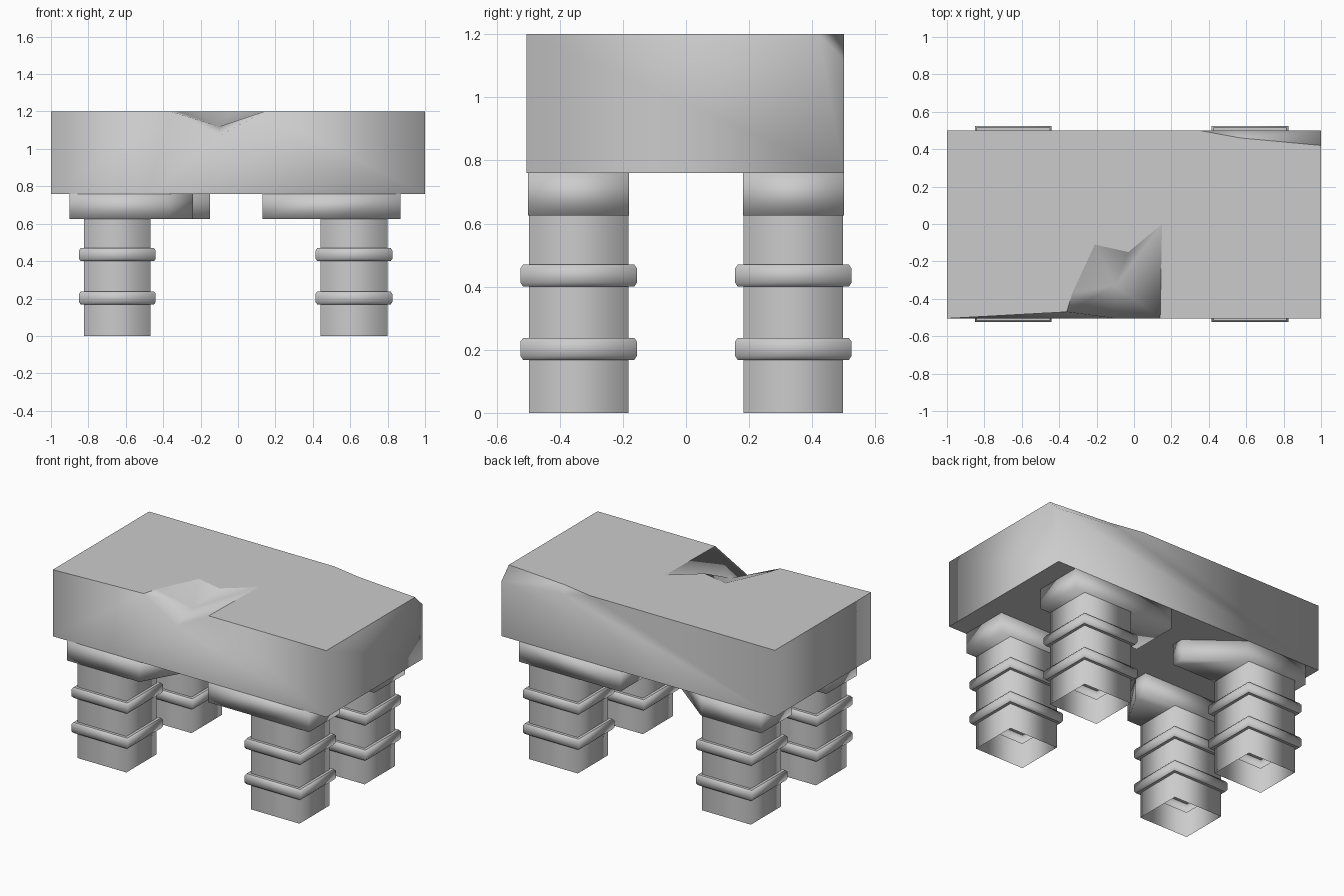
import bpy
import bmesh

cube = bpy.data.objects.get("Cube")
if cube:
    bpy.data.objects.remove(cube)

GREY = (0.6, 0.6, 0.6, 1)
stone = bpy.data.materials.new("grey_stone")
stone.use_nodes = True
stone.diffuse_color = GREY
for node in stone.node_tree.nodes:
    if node.type == "BSDF_PRINCIPLED":
        node.inputs["Base Color"].default_value = GREY


def finish(name, bm, crisp_rims=True, recalc=True):
    """Smooth sides, with crisp edges around the level faces."""
    if recalc:
        bmesh.ops.recalc_face_normals(bm, faces=bm.faces)
    bm.normal_update()
    for face in bm.faces:
        face.smooth = True
    for edge in bm.edges:
        level = [abs(f.normal.z) > 0.98 for f in edge.link_faces]
        if crisp_rims and any(level) and not all(level):
            edge.smooth = False
    mesh = bpy.data.meshes.new(name)
    bm.to_mesh(mesh)
    bm.free()
    mesh.materials.append(stone)
    obj = bpy.data.objects.new(name, mesh)
    bpy.context.collection.objects.link(obj)
    return obj


# Thick slab, with a broken hollow in the front and a chipped back corner
TOP, BASE, F, B = 1.2, 0.76, -0.505, 0.5
points = {
    "fl": (-1, F, BASE), "fr": (1, F, BASE), "br": (1, B, BASE), "bl": (-1, B, BASE),
    "mid": (-0.48, F, BASE),
    "tfl": (-1, F, TOP), "tfr": (1, F, TOP), "tbl": (-1, B, TOP),
    # hollow rim, low lip and pit
    "a": (-0.36, -0.47, TOP), "b": (-0.33, -0.37, TOP), "c": (-0.21, -0.11, TOP),
    "d": (-0.03, -0.15, TOP), "e": (0.15, 0, TOP), "f": (0.14, F, TOP),
    "lip": (-0.1, F, 1.07), "pit": (-0.1, -0.33, 1.12),
    # chipped corner
    "p": (1, 0.42, TOP), "q": (0.57, 0.46, TOP), "r": (0.35, B, TOP),
    "s": (1, B, 1.12), "t": (0.54, B, 1.16),
}
faces = [
    "fl bl br fr mid", "tfl a b c d e f tfr p q r tbl",
    "fl mid a tfl", "mid lip a", "mid fr tfr f lip",
    "fr br s p tfr", "br bl tbl r t s", "bl fl tfl tbl",
    "s t q p", "t r q",
]
rim = "a b c d e f lip a".split()
faces += [f"{u} {v} pit" for u, v in zip(rim, rim[1:])]
bm = bmesh.new()
verts = {key: bm.verts.new(co) for key, co in points.items()}
for face in faces:
    bm.faces.new([verts[key] for key in face.split()])
finish("broken_slab", bm)


# Brackets under the slab, two with broken inner ends
def bracket(name, outline):
    bm = bmesh.new()
    low = [bm.verts.new((x, y, 0.625)) for x, y in outline]
    high = [bm.verts.new((x, y, BASE)) for x, y in outline]
    bm.faces.new(low)
    bm.faces.new(high)
    for i in range(len(low)):
        j = (i + 1) % len(low)
        bm.faces.new((low[i], low[j], high[j], high[i]))
    finish(name, bm, crisp_rims=False)


IN, OUT = 0.18, 0.5
bracket("front_left_bracket", [(0.13, -OUT), (0.5, -OUT), (0.87, -OUT), (0.87, -IN), (0.13, -IN)])
bracket("back_left_bracket", [(0.13, OUT), (0.55, OUT), (0.87, OUT), (0.87, IN), (0.13, IN)])
bracket("front_right_bracket", [(-0.9, -OUT), (-0.37, -OUT), (-0.24, -0.27), (-0.24, -IN), (-0.9, -IN)])
bracket("back_right_bracket", [(-0.9, OUT), (-0.46, OUT), (-0.15, 0.26), (-0.15, IN), (-0.9, IN)])


# Hollow square legs, each with two raised bands
profile = [(0, 0)]
for z in (0.168, 0.4):
    profile += [(0, z), (0.018, z), (0.027, z + 0.013),
                (0.027, z + 0.057), (0.018, z + 0.07), (0, z + 0.07)]
profile.append((0, 0.63))


def leg(name, cx, cy):
    bm = bmesh.new()
    rings = []
    for grow, z in profile:
        hx, hy = 0.178 + grow, 0.158 + grow
        rings.append([bm.verts.new((cx + sx * hx, cy + sy * hy, z))
                      for sx, sy in ((-1, -1), (1, -1), (1, 1), (-1, 1))])
    for low, high in zip(rings, rings[1:]):
        for i in range(4):
            j = (i + 1) % 4
            bm.faces.new((low[i], low[j], high[j], high[i]))
    finish(name, bm, recalc=False)


for side, cx in (("left", 0.62), ("right", -0.645)):
    for end, cy in (("front", -0.34), ("back", 0.34)):
        leg(f"{end}_{side}_leg", cx, cy)
